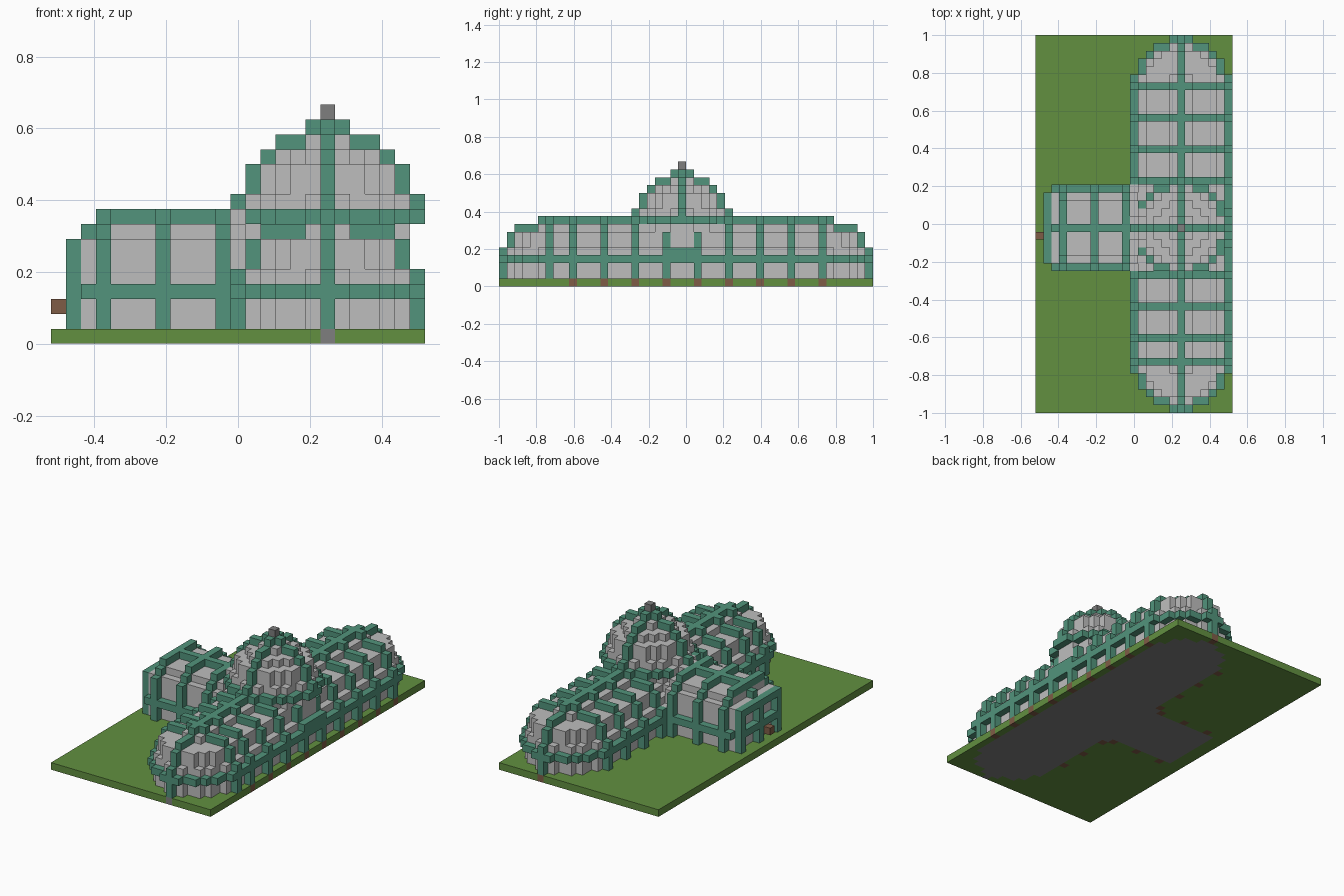
import bpy, bmesh
from math import hypot
from itertools import product

cube = bpy.data.objects.get("Cube")
if cube:
    bpy.data.objects.remove(cube)

UNIT = 1 / 24                      # edge of one building block
NX, NY, NZ = 25, 48, 16            # plot size in blocks
CX, CY = 18, 23                    # centre of the dome
SOUTH, NORTH = 6, 41               # centres of the two rounded nave ends
DIRS = [(1, 0, 0), (-1, 0, 0), (0, 1, 0), (0, -1, 0), (0, 0, 1), (0, 0, -1)]


def srgb(r, g, b):
    return tuple((c / 255 / 12.92) if c < 11 else ((c / 255 + 0.055) / 1.055) ** 2.4
                 for c in (r, g, b)) + (1,)


def material(name, rgb):
    m = bpy.data.materials.new(name)
    m.use_nodes = True
    m.diffuse_color = srgb(*rgb)
    m.node_tree.nodes["Principled BSDF"].inputs["Base Color"].default_value = srgb(*rgb)
    return m


GLASS = material("pale glass", (190, 190, 190))
GREEN = material("frame green", (82, 148, 124))
GRASS = material("grass green", (98, 144, 64))
STONE = material("stone grey", (126, 126, 126))
BROWN = material("wood brown", (126, 92, 70))


# Stepped outlines of the three volumes
def nave(x, y, z):
    r = hypot(x - CX, max(SOUTH - y, 0, y - NORTH))
    limit = 6.2 if z < 5 else 5.4 if z < 7 else 4.5 if z < 8 else 1.5
    return z < 9 and r <= limit


def wing(x, y, z):
    side, end = 5 - abs(y - CY), x - 1
    top = min(6 + side, 6 + end, 8)
    return 0 <= end <= 11 and side >= 0 and side + end > 0 and z <= top


def dome(x, y, z):
    steps = {10: 5.4, 11: 5.4, 12: 4.5, 13: 3.3, 14: 1.5}
    return z < 15 and hypot(x - CX, y - CY) <= steps.get(z, 6.2)


# Frame lines on each volume
NAVE_RIBS = {SOUTH, *range(9, 42, 4)}
WING_RIBS = {3, 7, 11}


def is_frame(x, y, z):
    if z == 3:                                         # waist rail
        return True
    if z >= 8 and dome(x, y, z):                       # dome ring and ribs
        return z == 8 or x == CX or y == CY
    if nave(x, y, z):
        portal = z == 4 and x == 24 and abs(y - CY) <= 2
        return y in NAVE_RIBS or x == CX or portal
    if wing(x, y, z):
        end_face = x == 1 and (z == 6 or abs(y - CY) in (0, 4))
        return x in WING_RIBS or y == CY or end_face
    return False


def step(c, d):
    return tuple(a + b for a, b in zip(c, d))


# The glazing is the outline shrunk by one block; the frame stands on it
grid = list(product(range(NX), range(NY), range(1, NZ)))
outline = {c for c in grid if nave(*c) or wing(*c) or dome(*c)}
solid = outline | {(x, y, 0) for x, y, z in outline}
edge_clip = {c for c in outline if all(step(c, d) in solid for d in DIRS)}
glass = edge_clip
frame = {c for c in outline - glass if is_frame(*c)}

# Ground layer: floor, footings under the posts, lawn
floor = {(x, y, 0) for x, y, z in glass if z == 1} | {(CX, 0, 0)}
posts = {(x, y, 0) for x, y, z in frame if z == 1}
footings = {c for c in posts
            if c[1] != SOUTH and c[0] != 1} - floor
lawn = set(product(range(NX), range(NY), [0])) - floor - footings

parts = {
    "lawn": (lawn, GRASS),
    "floor": (floor, STONE),
    "post_footings": (footings, BROWN),
    "glazing": (glass, GLASS),
    "greenhouse_frame": (frame, GREEN),
    "door_handle": ({(0, CY - 1, 2)}, BROWN),
    "dome_finial": ({(CX, CY, 15)}, STONE),
}
filled = set().union(*(cells for cells, _ in parts.values()))


def build(name, cells, mat):
    """Skin a set of blocks with the faces that are open to the air."""
    bm = bmesh.new()
    for c in sorted(cells):
        for d in DIRS:
            if step(c, d) in filled:
                continue
            axis = next(i for i in range(3) if d[i])
            u, v = (axis + 1) % 3, (axis + 2) % 3
            ring = []
            for a, b in ((0, 0), (1, 0), (1, 1), (0, 1)):
                p = list(c)
                p[axis] += d[axis] > 0
                p[u] += a
                p[v] += b
                ring.append(bm.verts.new(((p[0] - NX / 2) * UNIT,
                                          (p[1] - NY / 2) * UNIT, p[2] * UNIT)))
            bm.faces.new(ring if d[axis] > 0 else ring[::-1])
    bmesh.ops.remove_doubles(bm, verts=bm.verts, dist=UNIT / 100)
    mesh = bpy.data.meshes.new(name)
    bm.to_mesh(mesh)
    bm.free()
    mesh.materials.append(mat)
    obj = bpy.data.objects.new(name, mesh)
    bpy.context.collection.objects.link(obj)


for name, (cells, mat) in parts.items():
    build(name, cells, mat)
